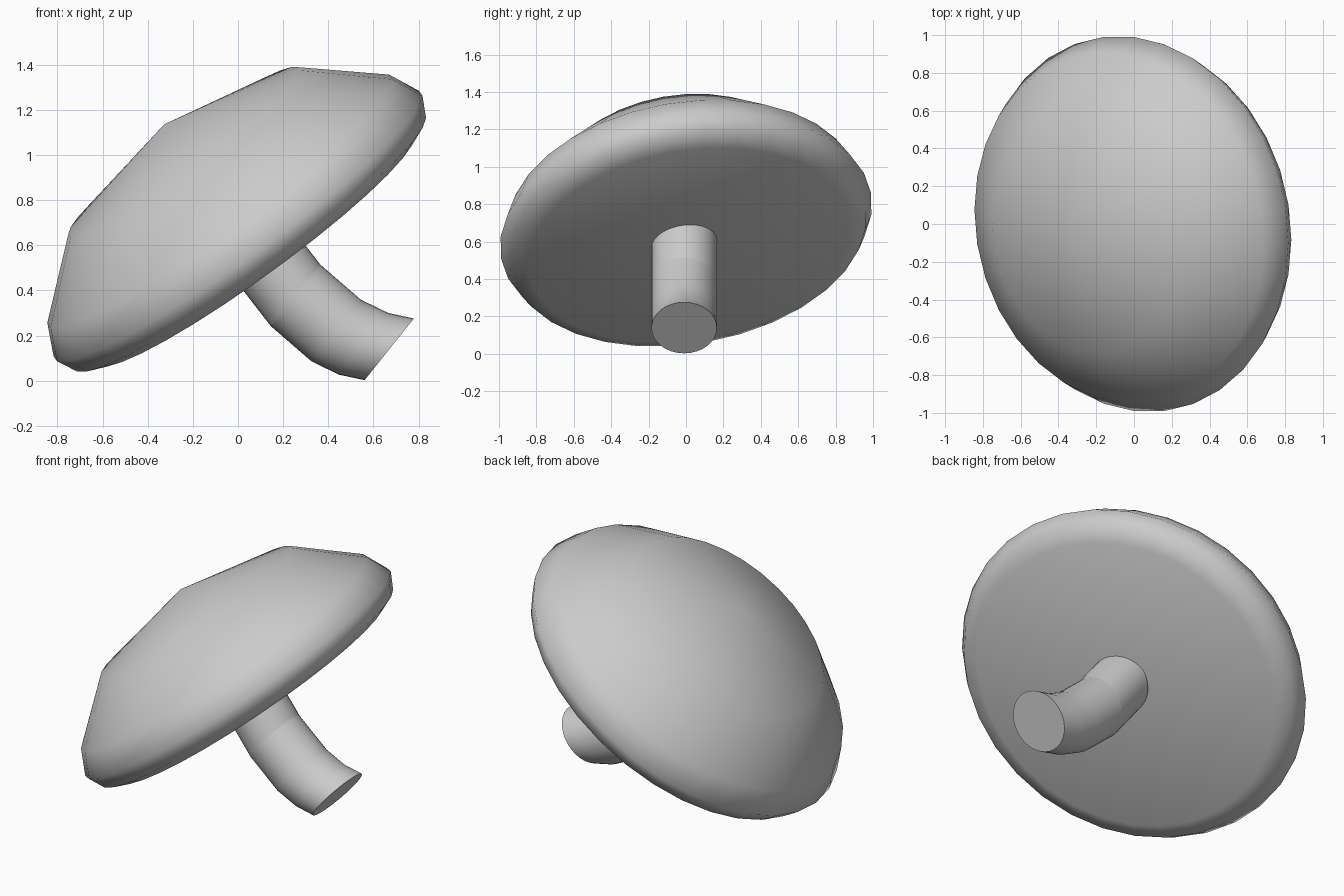
import bpy, bmesh, math
from mathutils import Vector

if "Cube" in bpy.data.objects:
    bpy.data.objects.remove(bpy.data.objects["Cube"])

SIDES = 32


def ring(bm, center, a, b, radius):
    return [bm.verts.new(center + radius * (math.cos(t) * a + math.sin(t) * b))
            for t in (2 * math.pi * i / SIDES for i in range(SIDES))]


def bridge(bm, r1, r2):
    for i in range(SIDES):
        j = (i + 1) % SIDES
        bm.faces.new((r1[i], r1[j], r2[j], r2[i]))


def finish(bm, name, angle):
    bmesh.ops.recalc_face_normals(bm, faces=bm.faces)
    mesh = bpy.data.meshes.new(name)
    bm.to_mesh(mesh)
    bm.free()
    ob = bpy.data.objects.new(name, mesh)
    bpy.context.collection.objects.link(ob)
    bpy.ops.object.select_all(action='DESELECT')
    bpy.context.view_layer.objects.active = ob
    ob.select_set(True)
    bpy.ops.object.shade_smooth_by_angle(angle=math.radians(angle))
    return ob


def tube(name, sections, axis, angle):
    """Loft parallel rings of one orientation; sections are (x, z, radius)."""
    bm = bmesh.new()
    a = Vector((0, 1, 0))
    b = axis.normalized().cross(a)
    rings = [ring(bm, Vector((x, -0.01, z)), a, b, r) for x, z, r in sections]
    for r1, r2 in zip(rings, rings[1:]):
        bridge(bm, r1, r2)
    bm.faces.new(rings[0])
    bm.faces.new(rings[-1])
    return finish(bm, name, angle)


# Tilted cap: domed top, rounded rim, flat underside
n = Vector((-0.582, -0.14, 0.801)).normalized()
a = (Vector((1, 0, 0)) - n.x * n).normalized()
b = n.cross(a)
center = Vector((0, 0, 0.685))
profile = [(0.63, 0.41), (0.94, 0.138), (1.005, 0.0), (0.96, -0.09), (0.87, -0.13)]
bm = bmesh.new()
apex = bm.verts.new(center + 0.562 * n)
rings = [ring(bm, center + h * n, a, b, r) for r, h in profile]
for i in range(SIDES):
    bm.faces.new((apex, rings[0][i], rings[0][(i + 1) % SIDES]))
for r1, r2 in zip(rings, rings[1:]):
    bridge(bm, r1, r2)
bm.faces.new(rings[-1])
finish(bm, "cap", 80)

# Upper stem: straight piece running into the cap
axis = Vector((0.78, 0, -0.625))
tube("upper_stem", [(0.075, 0.61, 0.175), (0.255, 0.378, 0.175)], axis, 40)

# Lower stem: curved piece made of parallel shifted rings
tube("lower_stem", [(0.255, 0.378, 0.175), (0.435, 0.222, 0.175),
                    (0.557, 0.163, 0.175), (0.67, 0.139, 0.175)], axis, 50)
